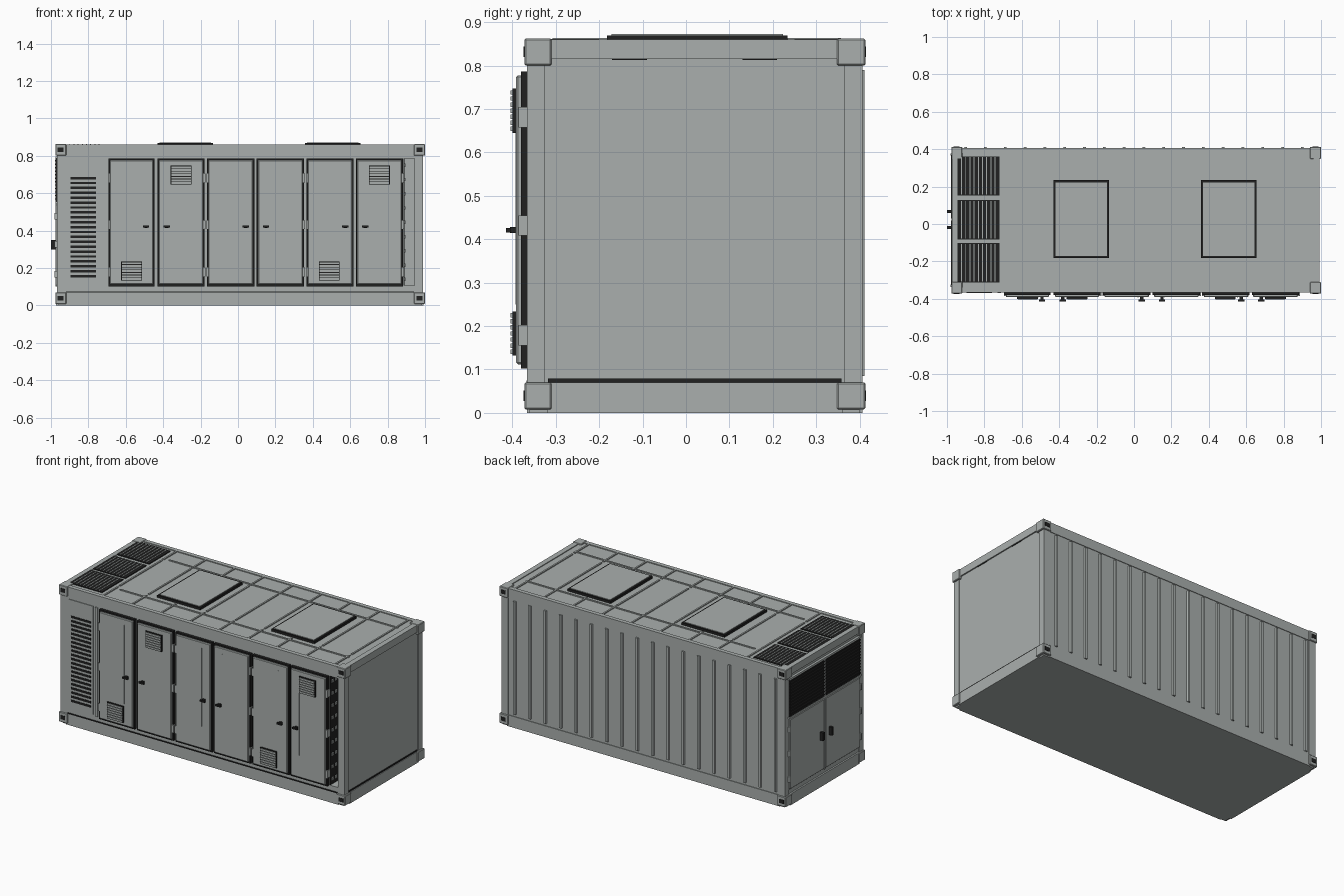
import bpy, bmesh
from mathutils import Matrix, Vector


def material(name, rgb):
    m = bpy.data.materials.new(name)
    m.diffuse_color = (*rgb, 1)
    return m


GREY = material("container grey", (0.40, 0.43, 0.42))
BLACK = material("rubber black", (0.015, 0.015, 0.015))


def boxes(name, items, mat, bevel=0):
    """One object made of boxes given as (x0, x1, y0, y1, z0, z1)."""
    bm = bmesh.new()
    for x0, x1, y0, y1, z0, z1 in items:
        centre = Vector(((x0 + x1) / 2, (y0 + y1) / 2, (z0 + z1) / 2))
        bmesh.ops.create_cube(bm, size=1, matrix=Matrix.Translation(centre)
                              @ Matrix.Diagonal((x1 - x0, y1 - y0, z1 - z0, 1)))
    me = bpy.data.meshes.new(name)
    bm.to_mesh(me)
    bm.free()
    me.materials.append(mat)
    ob = bpy.data.objects.new(name, me)
    bpy.context.collection.objects.link(ob)
    if bevel:
        mod = ob.modifiers.new("edge", "BEVEL")
        mod.width, mod.segments = bevel, 1
    return ob


def spread(a, b, n):
    return [a + (b - a) * i / (n - 1) for i in range(n)]


# Body shell with a deep service slot beside the last door
boxes("body", [(-0.962, 0.885, -0.362, 0.402, 0.01, 0.855),
               (0.885, 0.945, -0.285, 0.402, 0.01, 0.855),
               (0.945, 0.985, -0.362, 0.402, 0.01, 0.855),
               (0.885, 0.945, -0.362, -0.285, 0.01, 0.105),
               (0.885, 0.945, -0.362, -0.285, 0.785, 0.855)], GREY)
boxes("slot_side", [(0.885, 0.889, -0.362, -0.285, 0.105, 0.785)], BLACK)
boxes("slot_clips", [(0.889, 0.896, y, y + 0.018, z, z + 0.018)
                     for z in spread(0.13, 0.74, 9) for y in (-0.35, -0.315)], GREY)

# Frame rails and corner posts
boxes("side_rails", [(-0.93, 0.95, -0.366, -0.34, 0.0, 0.07),
                     (-0.93, 0.95, -0.366, -0.34, 0.80, 0.86),
                     (-0.93, 0.95, 0.38, 0.406, 0.0, 0.07),
                     (-0.93, 0.95, 0.38, 0.406, 0.80, 0.86)], GREY)
boxes("end_rails", [(x0, x1, -0.32, 0.36, z0, z1)
                    for x0, x1 in ((-0.972, -0.94), (0.96, 0.993))
                    for z0, z1 in ((0.0, 0.07), (0.815, 0.86))], GREY)
boxes("corner_posts", [(x0, x1, y0, y1, 0.06, 0.81)
                       for x0, x1 in ((-0.968, -0.922), (0.945, 0.99))
                       for y0, y1 in ((-0.366, -0.325), (0.365, 0.406))], GREY)
boxes("floor", [(-0.96, 0.985, -0.36, 0.40, 0.0, 0.02)], GREY)

# Corner castings and their lock holes
boxes("corner_castings", [(x0, x1, y0, y1, z0, z1)
                          for x0, x1 in ((-0.977, -0.918), (0.941, 1.0))
                          for y0, y1 in ((-0.372, -0.31), (0.348, 0.413))
                          for z0, z1 in ((0.008, 0.07), (0.80, 0.862))], GREY, 0.003)
boxes("casting_holes", [(x - 0.016, x + 0.016, y - 0.002, y + 0.002, z - 0.012, z + 0.012)
                        for x in (-0.948, 0.971) for y in (-0.372, 0.413)
                        for z in (0.039, 0.832)], BLACK)

# Dark seams along the rails
boxes("rail_seams", [(-0.92, 0.94, -0.3675, -0.36, 0.069, 0.075),
                     (0.98, 0.989, -0.318, 0.358, 0.07, 0.079),
                     (0.98, 0.989, -0.17, -0.09, 0.813, 0.817),
                     (0.98, 0.989, 0.13, 0.21, 0.813, 0.817)], BLACK)

# Front doors: black gasket, raised leaf, hinges, handle
doors = [(-0.692, -0.447), (-0.43, -0.18), (-0.165, 0.087),
         (0.10, 0.352), (0.366, 0.618), (0.63, 0.882)]
boxes("door_gaskets", [(a, b, -0.380, -0.36, 0.102, 0.786) for a, b in doors], BLACK)
boxes("front_doors", [(a + 0.007, b - 0.007, -0.391, -0.376, 0.112, 0.777)
                      for a, b in doors], GREY, 0.004)
hinges, handles, ribs = [], [], []
for i, (a, b) in enumerate(doors):
    left_hung = i % 2 == 0
    hx = a - 0.003 if left_hung else b - 0.007
    hinges += [(hx, hx + 0.012, -0.386, -0.362, z, z + 0.047) for z in (0.155, 0.408, 0.657)]
    gx = b - 0.062 if left_hung else a + 0.033
    handles += [(gx, gx + 0.034, -0.415, -0.403, 0.416, 0.426),
                (gx + 0.008, gx + 0.026, -0.405, -0.389, 0.414, 0.428)]
    rx = b - 0.065 if left_hung else a + 0.065
    ribs.append((rx - 0.002, rx + 0.002, -0.393, -0.388, 0.25, 0.74))
boxes("door_hinges", hinges, GREY)
boxes("door_handles", handles, BLACK)
boxes("door_ribs", ribs, GREY)

# Louvred vents on the doors
vents = [(-0.36, 0.645), (0.70, 0.645), (-0.625, 0.132), (0.432, 0.132)]
boxes("vent_boxes", [(x, x + 0.112, -0.400, -0.389, z, z + 0.102) for x, z in vents], BLACK)
boxes("vent_slats", [(x + 0.004, x + 0.108, -0.404, -0.399, s, s + 0.010)
                     for x, z in vents for s in spread(z + 0.004, z + 0.088, 7)], GREY)

# Front intake panel with slots, and the trim strip next to the doors
boxes("intake_panel", [(-0.91, -0.745, -0.366, -0.355, 0.11, 0.785)], GREY)
boxes("intake_slots", [(-0.895, -0.76, -0.3685, -0.36, z, z + 0.013)
                       for z in spread(0.15, 0.674, 21)], BLACK)
boxes("trim_strip", [(-0.73, -0.712, -0.369, -0.36, 0.105, 0.785)], GREY)

# Corrugation ribs on the back wall
rib = boxes("back_ribs", [(x - 0.013, x + 0.013, 0.395, 0.411, 0.085, 0.79)
                          for x in spread(-0.90, 0.90, 18)], GREY)
for v in rib.data.vertices:  # taper each rib to a trapezoid
    if v.co.y > 0.405:
        centre = -0.90 + round((v.co.x + 0.90) / (1.8 / 17)) * 1.8 / 17
        v.co.x = centre + (v.co.x - centre) * 0.5

# Roof ribs
boxes("roof_cross_ribs", [(x - 0.005, x + 0.005, y0, y1, 0.85, 0.861)
                          for x in spread(-0.69, 0.91, 9)
                          for y0, y1 in ((-0.34, -0.2), (-0.18, 0.235), (0.25, 0.38))
                          if not (y0 == -0.18 and (-0.44 < x < -0.12 or 0.35 < x < 0.67))], GREY)
boxes("roof_long_ribs", [(-0.66, 0.92, y - 0.005, y + 0.005, 0.85, 0.860)
                         for y in (-0.22, 0.262)], GREY)

# Roof hatches: black seal with a grey lid
hatches = [(-0.43, -0.133), (0.357, 0.654)]
boxes("hatch_seals", [(a, b, -0.182, 0.234, 0.85, 0.869) for a, b in hatches], BLACK)
boxes("hatch_lids", [(a + 0.011, b - 0.011, -0.171, 0.223, 0.86, 0.872)
                     for a, b in hatches], GREY)

# Roof grilles: black wells with thin bars
roof_wells = [(-0.312, -0.102), (-0.082, 0.128), (0.152, 0.362)]
boxes("roof_grilles", [(-0.945, -0.72, a, b, 0.85, 0.860) for a, b in roof_wells], BLACK)
boxes("roof_grille_bars", [(x - 0.0025, x + 0.0025, a + 0.005, b - 0.005, 0.855, 0.863)
                           for a, b in roof_wells for x in spread(-0.922, -0.743, 9)], GREY)

# Left end: upper grilles over a pair of doors
leaves = [(-0.325, 0.018), (0.030, 0.368)]
boxes("end_grilles", [(-0.975, -0.955, a, b, 0.555, 0.785) for a, b in leaves], BLACK)
boxes("end_grille_slats", [(-0.979, -0.97, a, b, z, z + 0.006)
                           for a, b in leaves for z in spread(0.565, 0.77, 12)], BLACK)
boxes("end_grille_frame", [(-0.977, -0.955, -0.335, 0.375, 0.543, 0.555),
                           (-0.977, -0.955, -0.335, 0.375, 0.785, 0.795),
                           (-0.977, -0.955, 0.018, 0.030, 0.10, 0.785)], GREY)
boxes("end_door_gaskets", [(-0.966, -0.955, a - 0.003, b + 0.003, 0.10, 0.543)
                           for a, b in leaves], BLACK)
boxes("end_doors", [(-0.977, -0.96, a, b, 0.105, 0.54) for a, b in leaves], GREY, 0.003)
boxes("end_door_hinges", [(-0.981, -0.96, y, y + 0.012, z, z + 0.035)
                          for y in (-0.336, 0.366) for z in (0.15, 0.31, 0.46)], GREY)
boxes("end_door_handles", [(-1.0, -0.975, y - 0.008, y + 0.008, 0.30, 0.35)
                           for y in (-0.02, 0.068)], BLACK)
